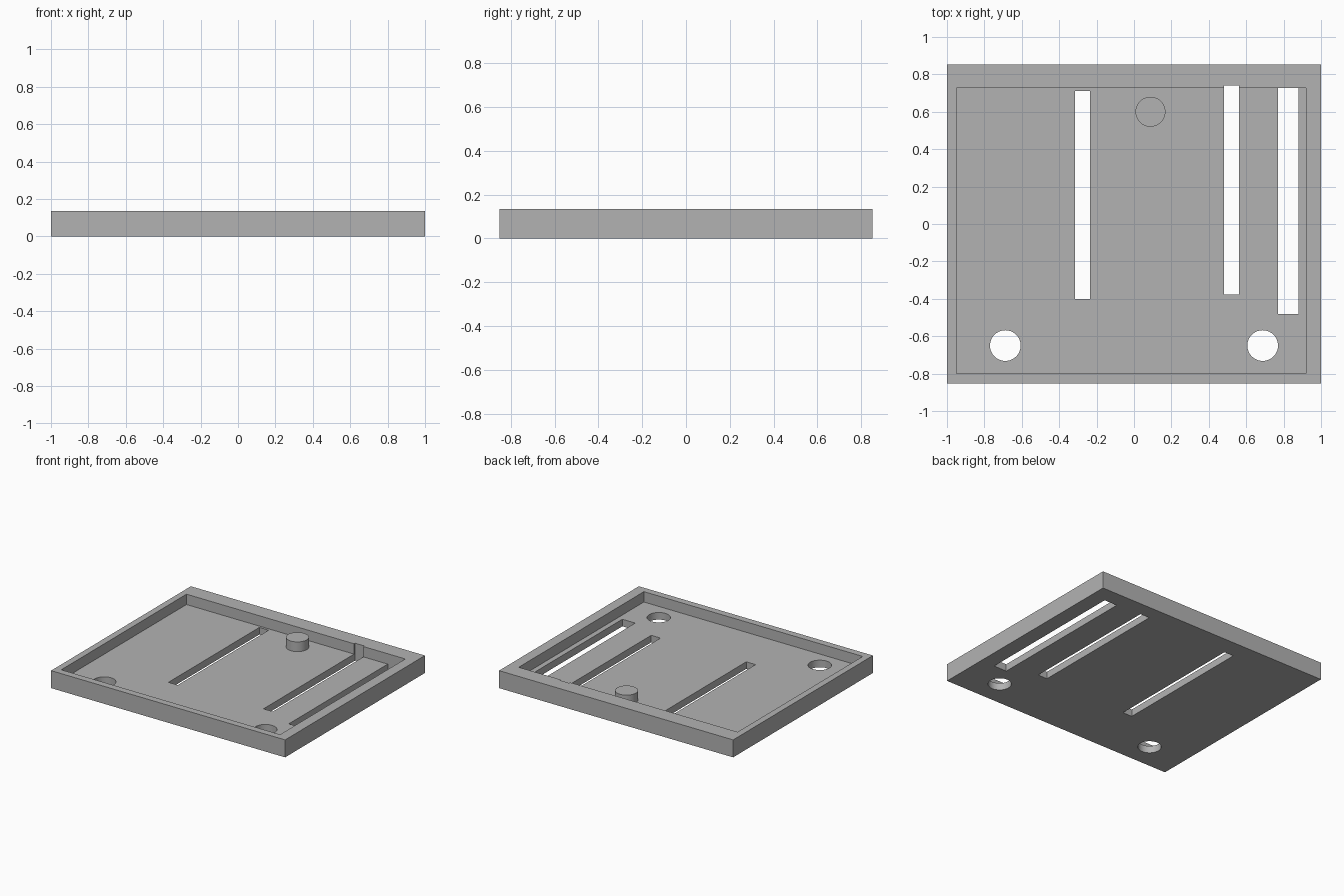
import bpy
from mathutils import Vector

old = bpy.data.objects.get("Cube")
if old:
    bpy.data.objects.remove(old, do_unlink=True)

HEIGHT, FLOOR = 0.135, 0.055

grey = bpy.data.materials.new("plain grey")
grey.use_nodes = True
grey.diffuse_color = (0.45, 0.45, 0.45, 1)
grey.node_tree.nodes["Principled BSDF"].inputs["Base Color"].default_value = (0.45, 0.45, 0.45, 1)


def box(name, lo, hi):
    lo, hi = Vector(lo), Vector(hi)
    bpy.ops.mesh.primitive_cube_add(size=1, location=(lo + hi) / 2)
    ob = bpy.context.object
    ob.name = name
    ob.scale = hi - lo
    bpy.ops.object.transform_apply(location=True, rotation=False, scale=True)
    ob.data.materials.append(grey)
    return ob


def cylinder(name, x, y, z0, z1, radius):
    bpy.ops.mesh.primitive_cylinder_add(vertices=64, radius=radius, depth=z1 - z0,
                                        location=(x, y, (z0 + z1) / 2))
    ob = bpy.context.object
    ob.name = name
    ob.data.materials.append(grey)
    return ob


def cut(target, cutter):
    """Subtract the cutter and bake the result into the target."""
    mod = target.modifiers.new("cut", "BOOLEAN")
    mod.operation = "DIFFERENCE"
    mod.solver = "EXACT"
    mod.object = cutter
    bpy.context.view_layer.objects.active = target
    bpy.ops.object.modifier_apply(modifier=mod.name)
    bpy.data.objects.remove(cutter, do_unlink=True)


# Tray with an off-centre shallow pocket
tray = box("tray", (-1, -0.853, 0), (1, 0.853, HEIGHT))
cut(tray, box("pocket_cutter", (-0.95, -0.80, FLOOR), (0.92, 0.728, 0.3)))

# Long slots through the floor; the middle one nicks the back wall
for x0, x1, y0, y1 in ((-0.315, -0.235, -0.40, 0.71),
                       (0.482, 0.562, -0.378, 0.74),
                       (0.77, 0.88, -0.48, 0.728)):
    cut(tray, box("slot_cutter", (x0, y0, -0.1), (x1, y1, 0.3)))

# Round holes near the front corners
for side in (-1, 1):
    cut(tray, cylinder("hole_cutter", side * 0.688, -0.65, -0.1, 0.3, 0.082))

# Locating peg near the back wall
peg = cylinder("peg", 0.088, 0.60, FLOOR - 0.02, 0.13, 0.08)

# Smooth curved walls, crisp edges
for ob in (tray, peg):
    bpy.ops.object.select_all(action="DESELECT")
    ob.select_set(True)
    bpy.context.view_layer.objects.active = ob
    bpy.ops.object.shade_smooth_by_angle(angle=0.5)
